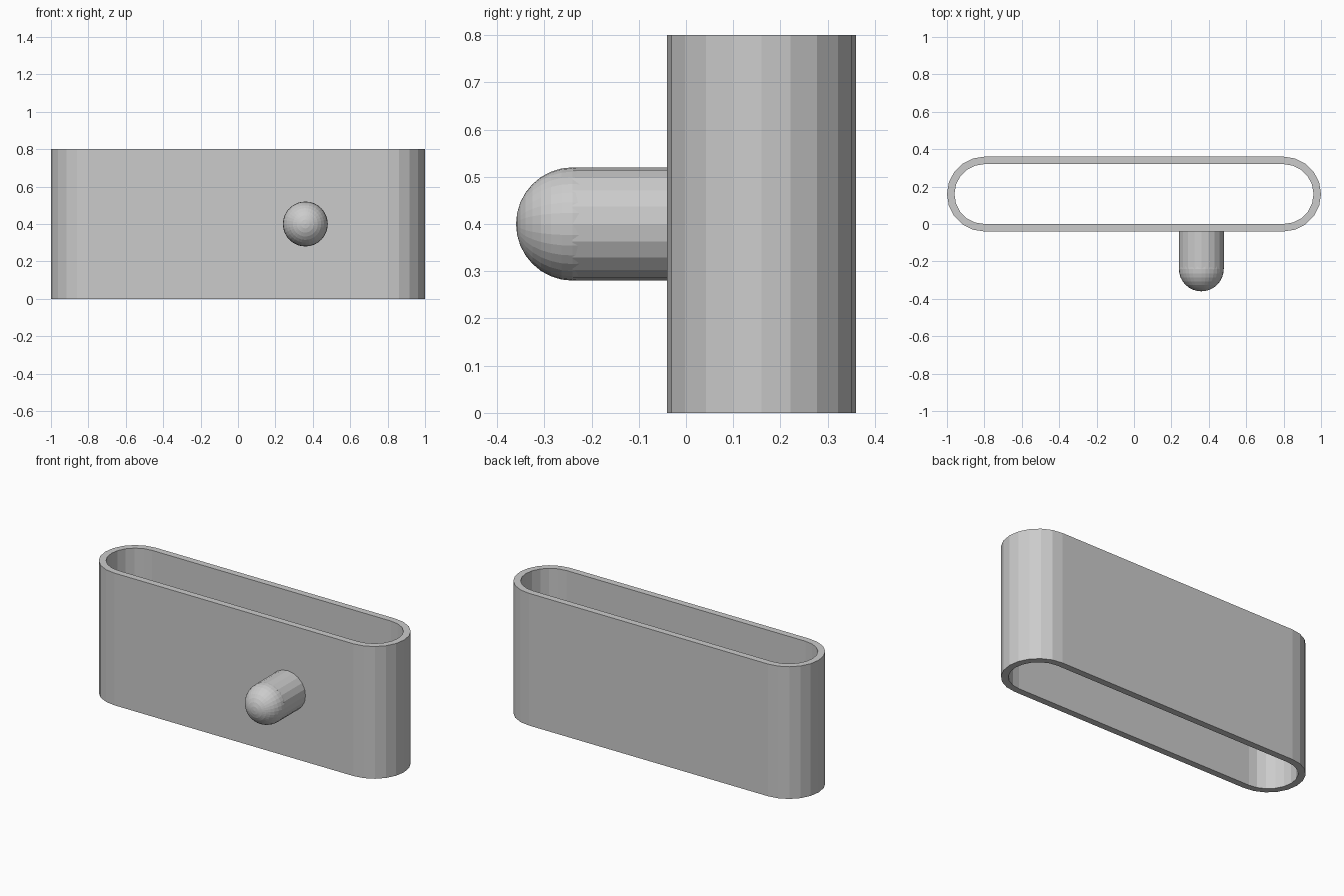
import bpy, bmesh
from math import pi, cos, sin

if "Cube" in bpy.data.objects:
    bpy.data.objects.remove(bpy.data.objects["Cube"])

CY = 0.16          # sleeve centre line in y
HEIGHT = 0.8
STEPS = 10         # facets per rounded end


def stadium(radius, half_straight=0.8):
    """Outline of a slot shape: two half circles joined by straight sides."""
    points = []
    for side in (1, -1):
        for i in range(STEPS + 1):
            a = -pi / 2 + pi * i / STEPS
            points.append((side * (half_straight + radius * cos(a)),
                           CY + side * radius * sin(a)))
    return points


# Open-ended sleeve with a thin wall
bm = bmesh.new()
rings = []
for radius, z in ((0.2, 0), (0.2, HEIGHT), (0.16, HEIGHT), (0.16, 0)):
    rings.append([bm.verts.new((x, y, z)) for x, y in stadium(radius)])
for k in range(4):
    a, b = rings[k], rings[(k + 1) % 4]
    for i in range(len(a)):
        j = (i + 1) % len(a)
        bm.faces.new((a[i], a[j], b[j], b[i]))
bmesh.ops.recalc_face_normals(bm, faces=bm.faces)
mesh = bpy.data.meshes.new("sleeve")
bm.to_mesh(mesh)
bm.free()
bpy.context.collection.objects.link(bpy.data.objects.new("sleeve", mesh))

# Peg shaft, seated slightly into the front wall
bpy.ops.mesh.primitive_cylinder_add(vertices=20, radius=0.12, depth=0.22,
                                    location=(0.36, -0.13, 0.4),
                                    rotation=(pi / 2, 0, 0))
bpy.context.object.name = "peg_shaft"

# Rounded peg tip
bpy.ops.mesh.primitive_uv_sphere_add(segments=32, ring_count=16, radius=0.12,
                                     location=(0.36, -0.24, 0.4),
                                     rotation=(pi / 2, 0, 0))
bpy.context.object.name = "peg_tip"
